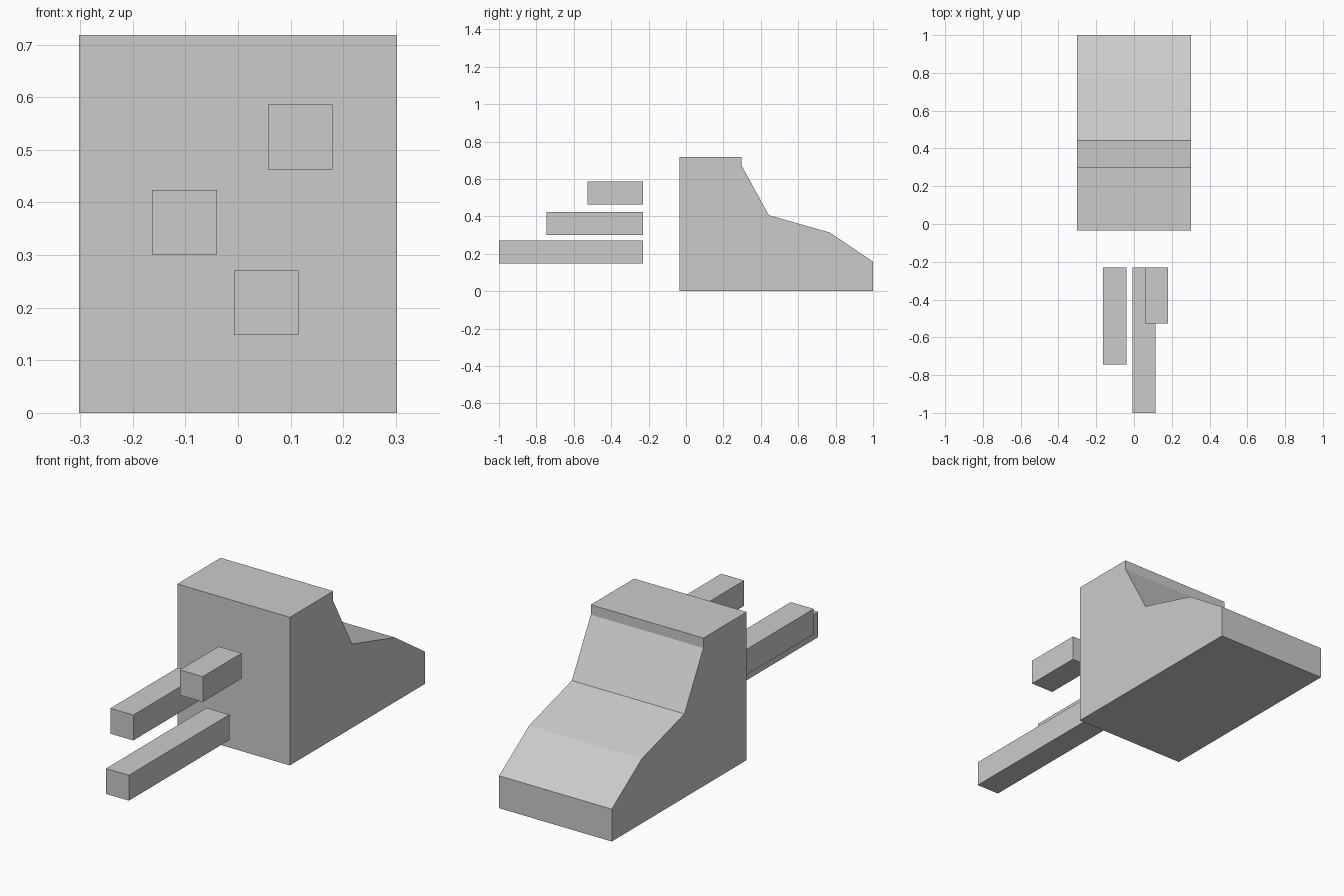
import bpy
import bmesh

if "Cube" in bpy.data.objects:
    bpy.data.objects.remove(bpy.data.objects["Cube"])


def extrude_profile(name, profile, x0, x1):
    """Extrude a closed (y, z) outline along x into a solid."""
    bm = bmesh.new()
    face = bm.faces.new([bm.verts.new((x0, y, z)) for y, z in profile])
    ext = bmesh.ops.extrude_face_region(bm, geom=[face])
    verts = [g for g in ext["geom"] if isinstance(g, bmesh.types.BMVert)]
    bmesh.ops.translate(bm, verts=verts, vec=(x1 - x0, 0, 0))
    bmesh.ops.recalc_face_normals(bm, faces=bm.faces[:])
    mesh = bpy.data.meshes.new(name)
    bm.to_mesh(mesh)
    bm.free()
    obj = bpy.data.objects.new(name, mesh)
    bpy.context.collection.objects.link(obj)
    return obj


# Main body: tall front block with a stepped slope down to the back
extrude_profile("body", [
    (-0.034, 0), (1, 0), (1, 0.157), (0.77, 0.313),
    (0.443, 0.406), (0.298, 0.67), (0.298, 0.718), (-0.034, 0.718),
], -0.302, 0.302)

# Square bars floating in front of the body, all ending on one plane
BAR = 0.123
BAR_BACK = -0.23
bars = {  # left x, bottom z, front y
    "upper_bar": (0.057, 0.463, -0.527),
    "middle_bar": (-0.163, 0.301, -0.745),
    "lower_bar": (-0.008, 0.148, -1.0),
}
for name, (x, z, front) in bars.items():
    extrude_profile(name, [(front, z), (BAR_BACK, z),
                           (BAR_BACK, z + BAR), (front, z + BAR)], x, x + BAR)
